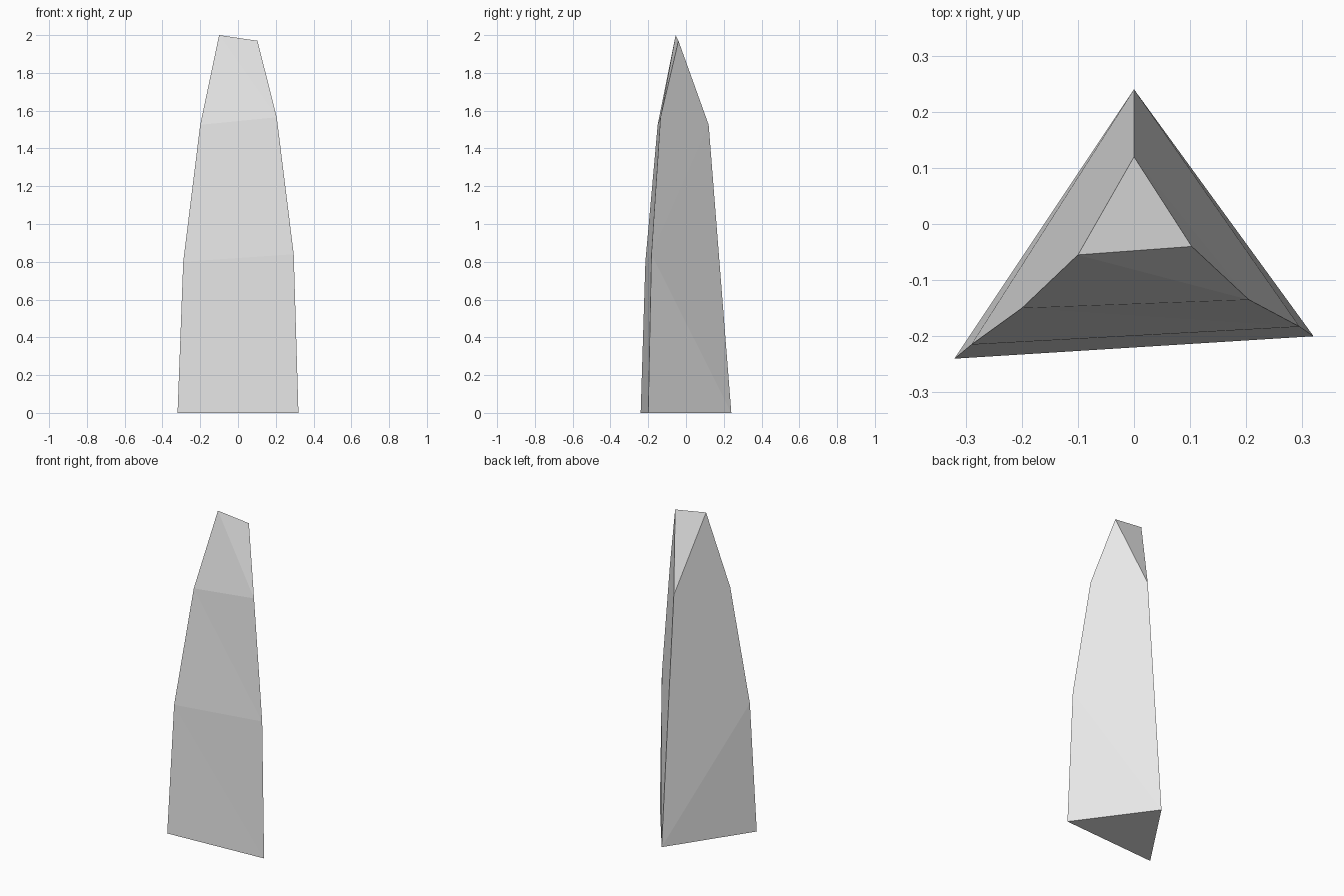
import bpy
import bmesh

cube = bpy.data.objects.get("Cube")
if cube:
    bpy.data.objects.remove(cube, do_unlink=True)

# Stone colour
stone = bpy.data.materials.new("pale_grey_stone")
stone.use_nodes = True
colour = (0.8, 0.8, 0.8, 1)
stone.diffuse_color = colour
stone.node_tree.nodes["Principled BSDF"].inputs["Base Color"].default_value = colour

# Three ridges of the tapering shard, each from the ground up
left_ridge = [(-0.32, -0.24, 0), (-0.29, -0.215, 0.8), (-0.2, -0.15, 1.525), (-0.1, -0.055, 2)]
right_ridge = [(0.32, -0.2, 0), (0.295, -0.183, 0.84), (0.205, -0.135, 1.565), (0.103, -0.04, 1.97)]
back_ridge = [(0, 0.24, 0), (0, 0.12, 1.525)]

bm = bmesh.new()
left, right, back = ([bm.verts.new(p) for p in ridge]
                     for ridge in (left_ridge, right_ridge, back_ridge))

# Front: two triangles between each pair of levels
for i in range(3):
    bm.faces.new((left[i], right[i], left[i + 1]))
    bm.faces.new((right[i], right[i + 1], left[i + 1]))

# Sides: fans meeting on the straight back ridge
for side in (left, right):
    for tri in ((side[0], side[1], back[0]), (side[1], back[1], back[0]),
                (side[1], side[2], back[1]), (side[2], side[3], back[1])):
        bm.faces.new(tri)

# Sloping tip and flat base
bm.faces.new((left[3], right[3], back[1]))
bm.faces.new((left[0], right[0], back[0]))
bmesh.ops.recalc_face_normals(bm, faces=bm.faces)

mesh = bpy.data.meshes.new("stone_shard")
bm.to_mesh(mesh)
bm.free()
mesh.materials.append(stone)
shard = bpy.data.objects.new("stone_shard", mesh)
bpy.context.collection.objects.link(shard)
